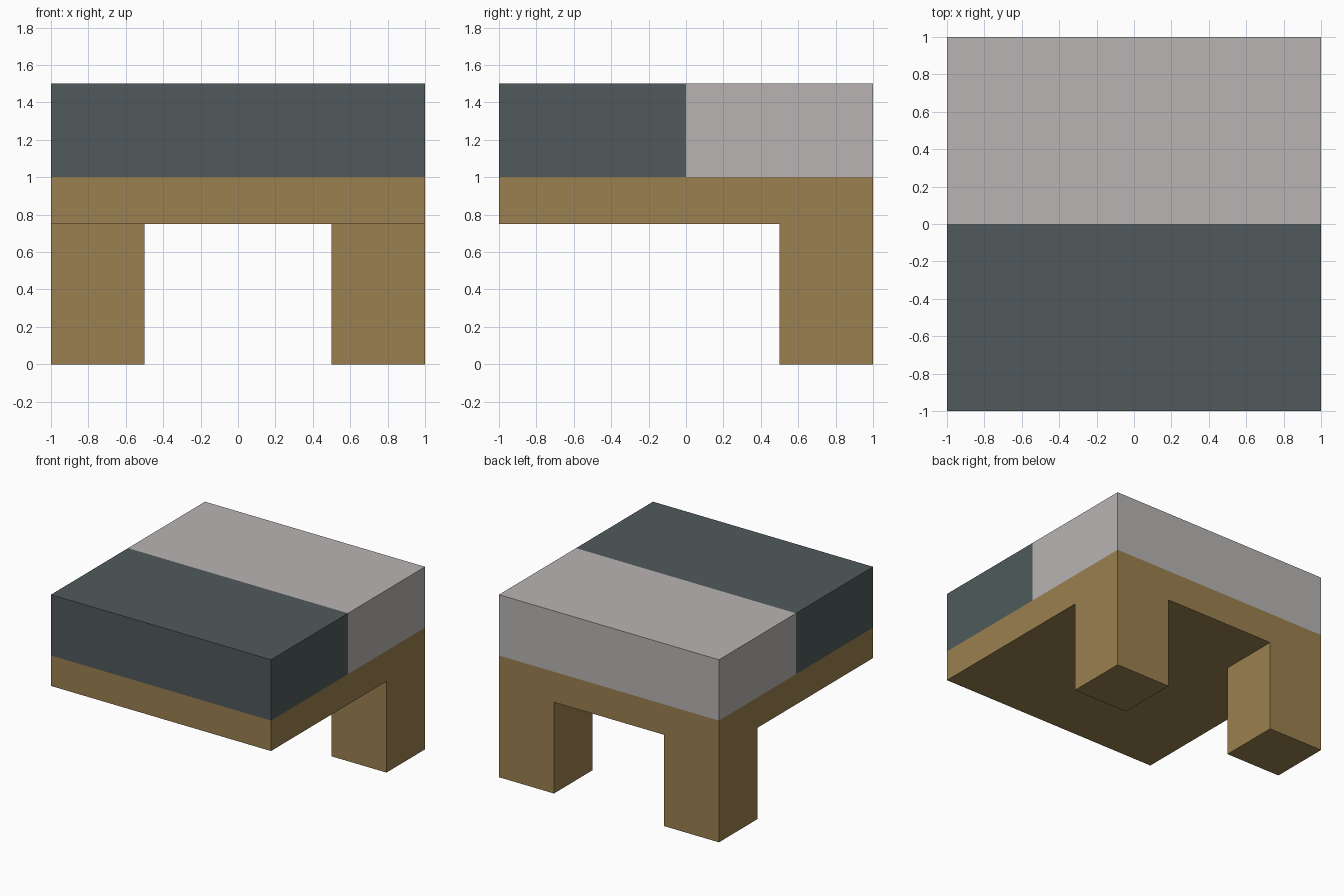
import bpy
import bmesh
from mathutils import Vector

if "Cube" in bpy.data.objects:
    bpy.data.objects.remove(bpy.data.objects["Cube"])


def material(name, rgb):
    mat = bpy.data.materials.new(name)
    mat.diffuse_color = (*rgb, 1.0)
    mat.use_nodes = True
    mat.node_tree.nodes["Principled BSDF"].inputs["Base Color"].default_value = mat.diffuse_color
    return mat


def box(name, lo, hi, mat):
    """Axis-aligned box between two corners."""
    lo, hi = Vector(lo), Vector(hi)
    bm = bmesh.new()
    bmesh.ops.create_cube(bm, size=1.0)
    for v in bm.verts:
        v.co = (lo + hi) / 2 + v.co * (hi - lo)
    mesh = bpy.data.meshes.new(name)
    bm.to_mesh(mesh)
    bm.free()
    mesh.materials.append(mat)
    obj = bpy.data.objects.new(name, mesh)
    bpy.context.collection.objects.link(obj)
    return obj


wood = material("wood brown", (0.328, 0.216, 0.080))
slate = material("slate grey", (0.080, 0.102, 0.107))
pale = material("pale grey", (0.479, 0.456, 0.451))

# Wooden base board
box("base_board", (-1, -1, 0.75), (1, 1, 1), wood)

# Two-tone mattress: dark blanket in front, pale sheet behind
box("blanket", (-1, -1, 1), (1, 0, 1.5), slate)
box("sheet", (-1, 0, 1), (1, 1, 1.5), pale)

# Back legs, mirrored across x
legs = box("back_legs", (0.5, 0.5, 0), (1, 1, 0.75), wood)
legs.modifiers.new("mirror", "MIRROR")
